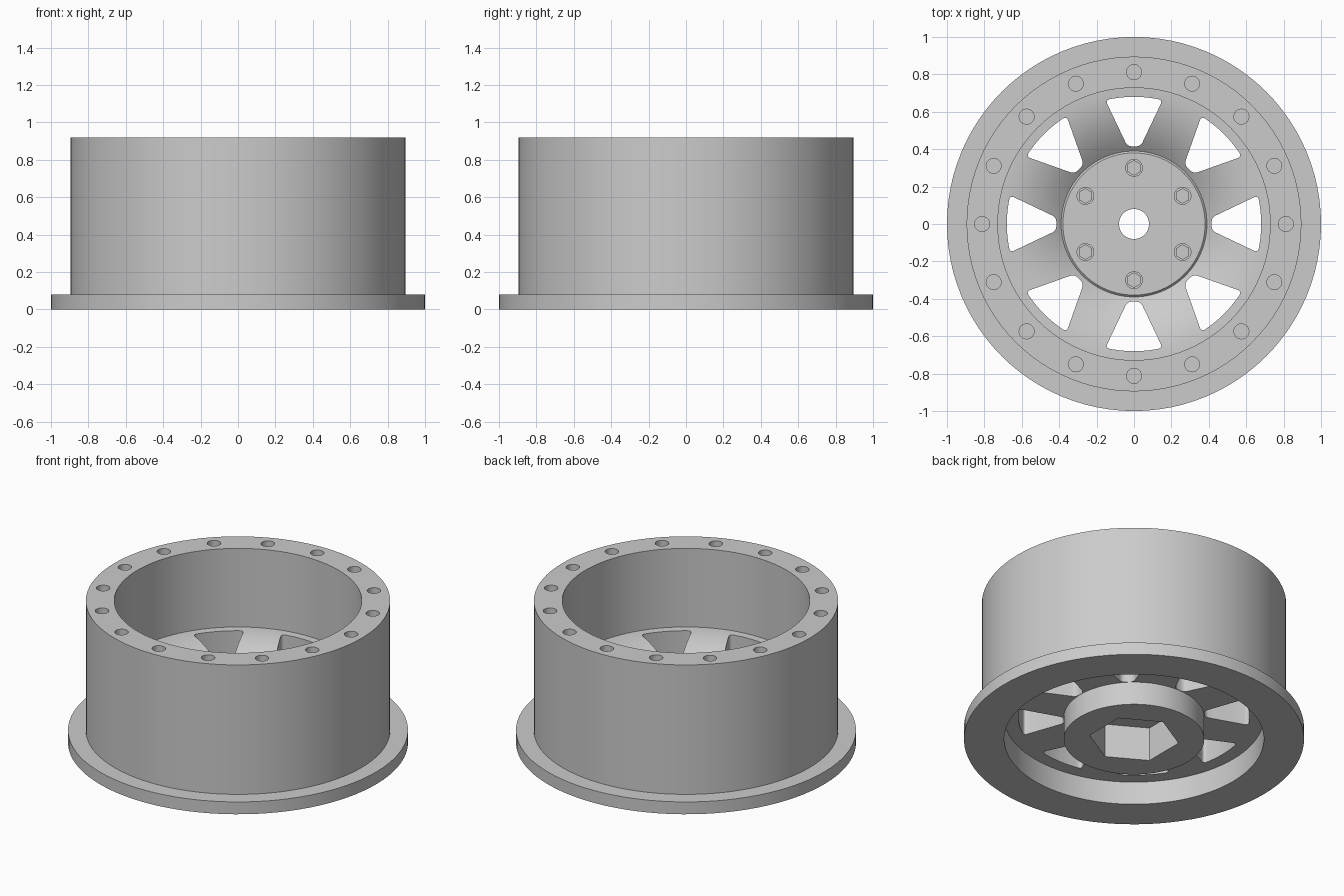
import bpy, bmesh
from math import sin, cos, pi, radians
from mathutils import Matrix, Vector

if "Cube" in bpy.data.objects:
    bpy.data.objects.remove(bpy.data.objects["Cube"])

grey = bpy.data.materials.new("plain grey")
grey.use_nodes = True
grey.diffuse_color = (0.6, 0.6, 0.6, 1)
grey.node_tree.nodes["Principled BSDF"].inputs["Base Color"].default_value = (0.6, 0.6, 0.6, 1)


def make_object(name, bm):
    bmesh.ops.recalc_face_normals(bm, faces=bm.faces[:])
    mesh = bpy.data.meshes.new(name)
    bm.to_mesh(mesh)
    bm.free()
    mesh.materials.append(grey)
    obj = bpy.data.objects.new(name, mesh)
    bpy.context.collection.objects.link(obj)
    return obj


def activate(obj):
    bpy.ops.object.select_all(action="DESELECT")
    obj.select_set(True)
    bpy.context.view_layer.objects.active = obj


def lathe(profile, steps=96):
    """Turn a closed (radius, height) outline around the z axis."""
    bm = bmesh.new()
    rings = [[bm.verts.new((r * cos(2 * pi * i / steps), r * sin(2 * pi * i / steps), z))
              for r, z in profile] for i in range(steps)]
    n = len(profile)
    for i in range(steps):
        a, b = rings[i], rings[(i + 1) % steps]
        for j in range(n):
            k = (j + 1) % n
            bm.faces.new((a[j], b[j], b[k], a[k]))
    return bm


def add_prism(bm, sides, radius, low, high, x=0, y=0, turn=0.0):
    """Upright prism between two heights."""
    place = Matrix.Translation((x, y, (low + high) / 2)) @ Matrix.Rotation(turn, 4, "Z")
    bmesh.ops.create_cone(bm, cap_ends=True, segments=sides, radius1=radius,
                          radius2=radius, depth=high - low, matrix=place)


def around(count, radius, start=0.0):
    for i in range(count):
        a = start + 2 * pi * i / count
        yield radius * cos(a), radius * sin(a)


def add_window(bm, angle):
    """Wedge-shaped cutter with rounded corners and an arced outer edge."""
    part = bmesh.new()
    spread = radians(13)
    arc = [(0.68 * cos(t), 0.68 * sin(t))
           for t in (spread * (i / 4 - 1) for i in range(9))]
    outline = [(0.415, -0.035)] + arc + [(0.415, 0.035)]
    verts = [part.verts.new((x, y, 0.1)) for x, y in outline]
    part.faces.new(verts)
    corners = [verts[0], verts[1], verts[-2], verts[-1]]
    bmesh.ops.bevel(part, geom=corners, offset=0.022, segments=4, profile=0.5,
                    affect="VERTICES")
    solid = bmesh.ops.extrude_face_region(part, geom=part.faces[:])
    top = [v for v in solid["geom"] if isinstance(v, bmesh.types.BMVert)]
    bmesh.ops.translate(part, verts=top, vec=Vector((0, 0, 0.45)))
    bmesh.ops.rotate(part, verts=part.verts[:], matrix=Matrix.Rotation(angle, 3, "Z"))
    bmesh.ops.recalc_face_normals(part, faces=part.faces[:])
    temp = bpy.data.meshes.new("window_part")
    part.to_mesh(temp)
    part.free()
    bm.from_mesh(temp)
    bpy.data.meshes.remove(temp)


# Rim, dished centre and hub as one turned body
HUB_TOP = 0.29
dish = [(0.728, 0.41), (0.68, 0.408), (0.62, 0.398), (0.56, 0.38),
        (0.5, 0.353), (0.44, 0.318), (0.39, 0.28)]
body = [(0.08, 0), (0.413, 0), (0.413, 0.15), (0.764, 0.15), (0.764, 0),
        (1, 0), (1, 0.08), (0.895, 0.08), (0.895, 0.92), (0.728, 0.92)]
wheel = make_object("wheel_rim", lathe(body + dish + [(0.38, HUB_TOP), (0.08, HUB_TOP)]))

# Cutters: windows, rim bolt holes, hexagonal drive socket
cut = bmesh.new()
for i in range(8):
    add_window(cut, i * pi / 4)
for x, y in around(16, 0.812):
    add_prism(cut, 24, 0.04, 0.77, 1.0, x, y)
socket = [Vector((x, y, 0)) for x, y in around(6, 0.265, pi / 2)]
lower = [cut.verts.new(p + Vector((0, 0, -0.1))) for p in socket]
upper = [cut.verts.new(p + Vector((0, 0, 0.22))) for p in socket]
cut.faces.new(lower[::-1])
cut.faces.new(upper)
for i in range(6):
    j = (i + 1) % 6
    cut.faces.new((lower[i], lower[j], upper[j], upper[i]))
cutter = make_object("cutter", cut)
cutter.hide_render = True

activate(wheel)
mod = wheel.modifiers.new("openings", "BOOLEAN")
mod.operation = "DIFFERENCE"
mod.solver = "EXACT"
mod.object = cutter
bpy.ops.object.modifier_apply(modifier=mod.name)
bpy.data.objects.remove(cutter)
bpy.ops.object.shade_smooth_by_angle(angle=radians(30))

# Hub bolts: round washer with a hexagonal head
bolts = bmesh.new()
for x, y in around(6, 0.3, pi / 2):
    add_prism(bolts, 32, 0.047, HUB_TOP - 0.01, HUB_TOP + 0.012, x, y)
    add_prism(bolts, 6, 0.041, HUB_TOP + 0.005, HUB_TOP + 0.04, x, y)
hub_bolts = make_object("hub_bolts", bolts)
activate(hub_bolts)
bpy.ops.object.shade_smooth_by_angle(angle=radians(30))
